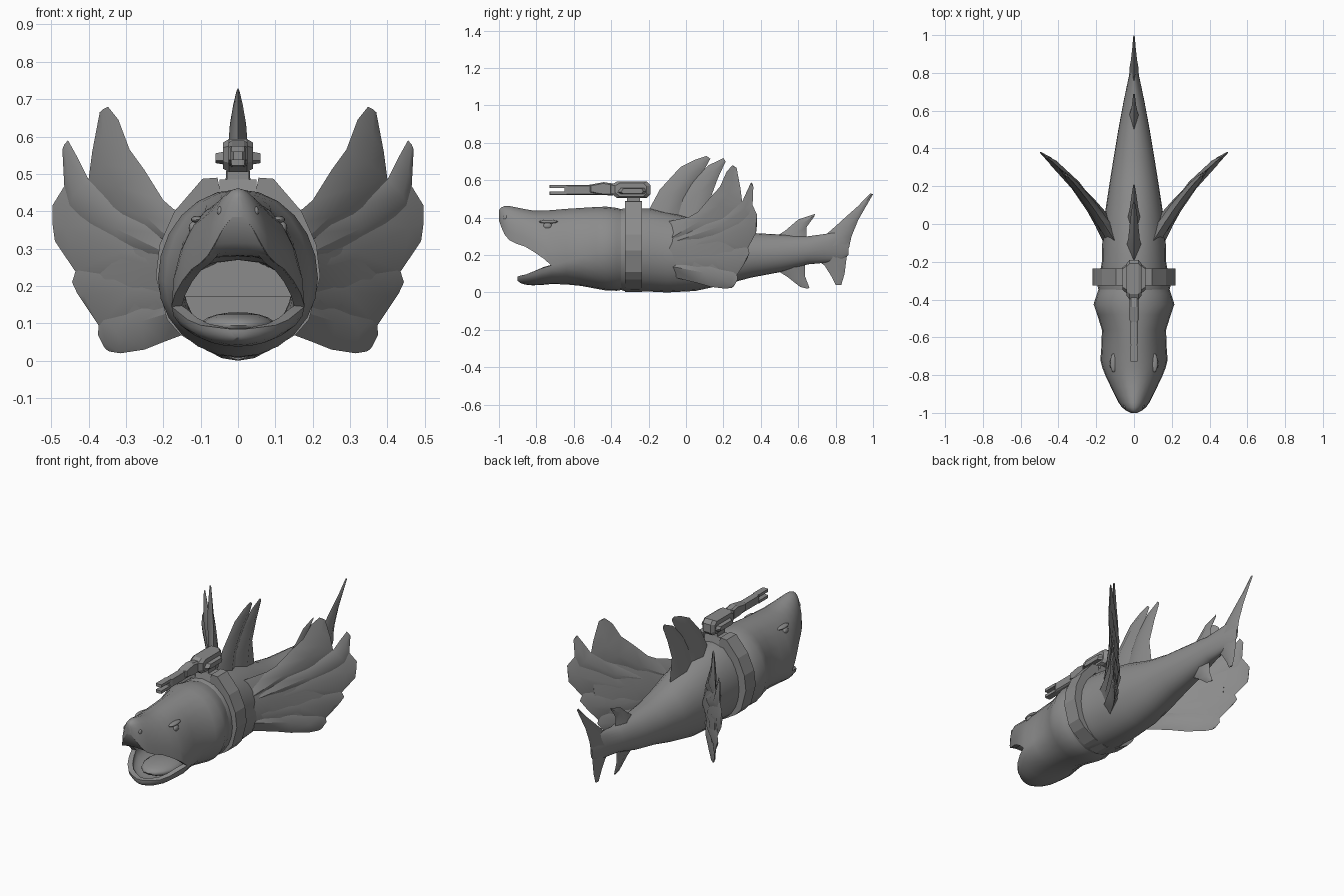
import bpy, bmesh, math
from mathutils import Vector

if "Cube" in bpy.data.objects:
    bpy.data.objects.remove(bpy.data.objects["Cube"])

N = 24
grey = bpy.data.materials.new("dark_grey")
grey.diffuse_color = (.26, .26, .26, 1)
grey.use_nodes = True
grey.node_tree.nodes["Principled BSDF"].inputs["Base Color"].default_value = grey.diffuse_color


def finish(name, bm, angle=40, recalc=True, solid=0):
    if recalc:
        bmesh.ops.recalc_face_normals(bm, faces=bm.faces[:])
    me = bpy.data.meshes.new(name)
    bm.to_mesh(me)
    bm.free()
    me.materials.append(grey)
    ob = bpy.data.objects.new(name, me)
    bpy.context.collection.objects.link(ob)
    bpy.ops.object.select_all(action='DESELECT')
    ob.select_set(True)
    bpy.context.view_layer.objects.active = ob
    if solid:
        m = ob.modifiers.new("shell", 'SOLIDIFY')
        m.thickness = solid
        m.offset = -1
        bpy.ops.object.modifier_apply(modifier=m.name)
    if angle:
        bpy.ops.object.shade_smooth_by_angle(angle=math.radians(angle))
    return ob


def skin(bm, rows, closed=True):
    for r, s in zip(rows, rows[1:]):
        n = len(r)
        for i in range(n if closed else n - 1):
            j = (i + 1) % n
            bm.faces.new((r[i], r[j], s[j], s[i]))


def loft(name, rings, angle=40):
    bm = bmesh.new()
    rows = [[bm.verts.new(p) for p in r] for r in rings]
    skin(bm, rows)
    bm.faces.new(rows[0])
    bm.faces.new(rows[-1])
    return finish(name, bm, angle)


def section(y, w, zm, zt, zb, i0=0, i1=N):
    """Egg section: half width w at height zm, top zt, bottom zb."""
    pts = []
    for i in range(i0, i1):
        a = 2 * math.pi * i / N
        h = (zt - zm) if math.sin(a) >= 0 else (zm - zb)
        pts.append((w * math.cos(a), y, zm + h * math.sin(a)))
    return pts


def feather(name, a, b, place, normal, t0):
    """Lens-shaped blade between two edge curves, root to tip."""
    n = Vector(normal).normalized()
    rings = []
    for k, (p, q) in enumerate(zip(a, b)):
        t = t0 * (1 - k / (len(a) - 1)) + 0.004
        P, Q = Vector(place(*p)), Vector(place(*q))
        m = (P + Q) / 2
        rings.append([P, m + n * t, Q, m - n * t])
    return loft(name, rings, 50)


def prism(name, profile, half, x=0, taper=1.0):
    cz = sum(p[1] for p in profile) / len(profile)
    cy = sum(p[0] for p in profile) / len(profile)
    rings = []
    for s, f in ((-half, taper), (-half * .6, 1), (half * .6, 1), (half, taper)):
        rings.append([(x + s, cy + (y - cy) * f, cz + (z - cz) * f) for y, z in profile])
    return loft(name, rings, 0)


def ball(name, loc, scale):
    bm = bmesh.new()
    bmesh.ops.create_uvsphere(bm, u_segments=16, v_segments=10, radius=1)
    for v in bm.verts:
        v.co = Vector([v.co[i] * scale[i] + loc[i] for i in range(3)])
    return finish(name, bm, 60)


# Trunk, from the throat wall to the tail stalk
loft("body", [section(*r) for r in [
    (-.5, .15, .2, .36, .06), (-.4, .175, .22, .43, .03), (-.33, .193, .22, .45, .008),
    (-.2, .17, .22, .45, .005), (-.1, .168, .21, .43, 0), (.05, .155, .2, .395, .008),
    (.2, .132, .195, .345, .04), (.35, .108, .2, .318, .08), (.5, .083, .205, .31, .108),
    (.65, .055, .22, .3, .15), (.76, .032, .235, .315, .16), (.83, .016, .24, .33, .17),
    (.868, .005, .25, .29, .2)]])

# Head shell: full rings to the mouth corner, then separate upper and lower jaws
bm = bmesh.new()
rows = [[bm.verts.new(p) for p in section(*r)] for r in [
    (-.34, .186, .22, .442, .014), (-.37, .196, .22, .452, .009),
    (-.425, .214, .22, .459, .010), (-.48, .195, .21, .457, .02),
    (-.56, .17, .19, .452, .035), (-.64, .172, .165, .447, .043), (-.72, .178, .145, .44, .045)]]
skin(bm, rows)
H = N // 2
UPPER = [(-.76, .168, .18, .438), (-.81, .148, .215, .437), (-.86, .124, .245, .445),
         (-.91, .1, .262, .455), (-.945, .082, .28, .462), (-.97, .064, .31, .462),
         (-.988, .042, .35, .455), (-1.0, .016, .385, .44)]
upper = [rows[-1][:H + 1]] + [[bm.verts.new(p) for p in section(y, w, zm, zt, 0, 0, H + 1)]
                              for y, w, zm, zt in UPPER]
lower = [rows[-1][H:] + rows[-1][:1]] + [
    [bm.verts.new((-w * math.cos(math.pi * i / H), y, zm - (zm - zb) * math.sin(math.pi * i / H)))
     for i in range(H + 1)]
    for y, w, zm, zb in [(-.77, .16, .13, .04), (-.82, .135, .11, .038), (-.86, .1, .095, .042),
                         (-.885, .062, .09, .05), (-.9, .02, .085, .062)]]
for strip in (upper, lower):
    skin(bm, strip, closed=False)
    bm.faces.new(strip[-1])
finish("head", bm, 50, recalc=False, solid=.028)

# Palate: arched roof of the mouth, closing the underside of the snout
palate = []
for (y, w, zm, zt), arch in zip([(-.6, .15, .17, .4)] + UPPER, (.1, .09, .065, .035, .02, .01, .005, 0, 0)):
    w = w * .97
    palate.append([(w * math.cos(math.pi * i / 8), y, zm + arch * math.sin(math.pi * i / 8)) for i in range(9)]
                  + [(-w * .8, y, zm + .35 * (zt - zm)), (0, y, zm + .8 * (zt - zm)),
                     (w * .8, y, zm + .35 * (zt - zm))])
loft("palate", palate, 50)

# Tongue, eyes, brows, nostrils
ball("tongue", (0, -.68, .095), (.1, .15, .035))
for s, side in ((1, "right"), (-1, "left")):
    ball("eye_" + side, (s * .118, -.74, .355), (.014, .024, .018))
    ball("brow_" + side, (s * .108, -.735, .378), (.018, .05, .01))
    ball("nostril_" + side, (s * .048, -.965, .40), (.008, .012, .013))


# Pectoral wings: a root web and five overlapping blades per side, drawn in front view (x, z)
def sweep(x):
    return -.06 + 1.348 * (x - .12) - 1.23 * (x - .12) * (x - .35)


WING = [
    ([(.12, .36), (.2, .43), (.25, .51), (.29, .565), (.32, .645), (.348, .68)],
     [(.12, .22), (.25, .34), (.36, .42), (.40, .485), (.39, .56), (.37, .665)]),
    ([(.12, .33), (.3, .41), (.40, .485), (.43, .545), (.455, .59)],
     [(.12, .2), (.32, .3), (.455, .40), (.465, .47), (.47, .565)]),
    ([(.12, .28), (.32, .38), (.463, .47), (.497, .415)],
     [(.12, .16), (.28, .2), (.436, .24), (.49, .32)]),
    ([(.12, .24), (.3, .27), (.43, .255), (.444, .21)],
     [(.12, .12), (.25, .1), (.37, .09), (.41, .15)]),
    ([(.12, .2), (.28, .16), (.37, .12), (.375, .07), (.36, .04)],
     [(.12, .08), (.2, .05), (.25, .03), (.315, .02), (.345, .025)])]
WEB = ([(.1, .38), (.17, .405), (.24, .44), (.32, .44), (.4, .40)],
       [(.1, .08), (.17, .075), (.24, .06), (.32, .08), (.38, .16)])
for s, side in ((1, "right"), (-1, "left")):
    def place(x, z):
        return (s * x, sweep(x), z)
    feather("wing_web_" + side, *WEB, place, (s * 1.15, -1, 0), .055)
    for k, (a, b) in enumerate(WING):
        feather(f"wing_blade_{side}_{k + 1}", a, b, place, (s * 1.15, -1, 0), .03)

# Dorsal blades and tail fins, drawn in side view (y, z)
FINS = {
    "dorsal_blade_front": ([(-.21, .42), (-.14, .55), (-.03, .67), (.05, .71), (.11, .73)],
                           [(-.02, .38), (-.01, .5), (.05, .6), (.1, .66), (.13, .715)], .035),
    "dorsal_blade_rear": ([(-.08, .4), (.02, .58), (.12, .68), (.2, .718)],
                          [(.15, .35), (.13, .5), (.17, .61), (.212, .70)], .03),
    "tail_upper": ([(.68, .25), (.795, .35), (.85, .40), (.92, .462), (.985, .53)],
                   [(.8, .16), (.872, .24), (.885, .3), (.922, .39), (1.0, .525)], .025),
    "tail_lower": ([(.66, .2), (.74, .145), (.775, .09), (.80, .04)],
                   [(.872, .26), (.858, .18), (.848, .1), (.83, .04)], .02),
    "second_dorsal": ([(.45, .28), (.53, .33), (.6, .39), (.69, .42)],
                      [(.68, .27), (.645, .30), (.645, .35), (.685, .405)], .025),
    "anal_fin": ([(.45, .14), (.54, .085), (.61, .03), (.65, .02)],
                 [(.66, .18), (.635, .15), (.635, .09), (.66, .025)], .025)}
for name, (a, b, t) in FINS.items():
    feather(name, a, b, lambda y, z: (0, y, z), (1, 0, 0), t)

# Harness band, open at the top
half = [(.055, .49), (.095, .487), (.17, .40), (.21, .31), (.22, .225), (.19, .11), (.155, .07), (.08, .025)]
path = half + [(0, .002)] + [(-x, z) for x, z in reversed(half)]
rings = []
for x, z in path:
    ix, iz = x * .8, .23 + (z - .23) * .8
    rings.append([(x, -.325, z), (x, -.235, z), (ix, -.235, iz), (ix, -.325, iz)])
loft("harness_band", rings, 0)

# Gun: mount, housing, side caps, collar, forked barrel
prism("gun_mount", [(-.33, .42), (-.23, .42), (-.245, .485), (-.315, .485)], .05)
prism("gun_pivot", [(-.315, .47), (-.245, .47), (-.245, .515), (-.315, .515)], .03)
prism("gun_housing", [(-.40, .53), (-.37, .505), (-.21, .505), (-.19, .525),
                      (-.19, .572), (-.21, .593), (-.37, .593), (-.40, .575)], .04, taper=.8)
prism("gun_side_caps", [(-.37, .535), (-.35, .525), (-.22, .525), (-.21, .54),
                        (-.22, .56), (-.35, .56)], .06, taper=.75)
prism("gun_collar", [(-.52, .535), (-.46, .522), (-.39, .518), (-.39, .582), (-.44, .59), (-.52, .575)], .026, taper=.8)
prism("gun_barrel", [(-.65, .522), (-.45, .522), (-.45, .575), (-.65, .575)], .02, taper=.8)
for k, z in enumerate((.522, .558)):
    prism(f"gun_prong_{k + 1}", [(-.73, z), (-.64, z), (-.64, z + .017), (-.73, z + .017)], .018, taper=.95)
